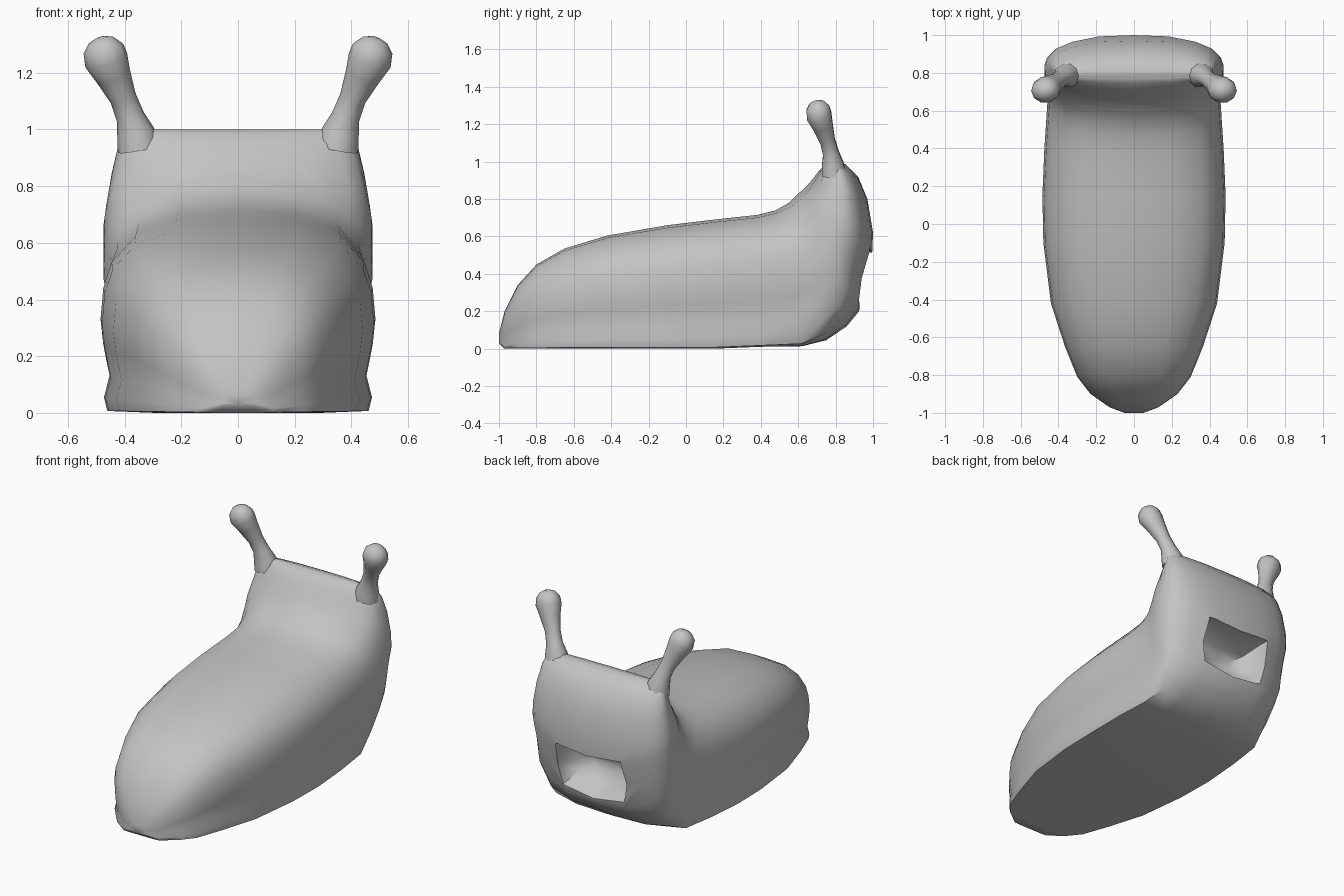
import bpy, bmesh, math
from mathutils import Vector

if "Cube" in bpy.data.objects:
    bpy.data.objects.remove(bpy.data.objects["Cube"])

grey = bpy.data.materials.new("plain grey")
grey.diffuse_color = (0.55, 0.55, 0.55, 1)
grey.use_nodes = True
grey.node_tree.nodes["Principled BSDF"].inputs["Base Color"].default_value = grey.diffuse_color


def make_object(name, bm):
    bmesh.ops.recalc_face_normals(bm, faces=bm.faces)
    me = bpy.data.meshes.new(name)
    bm.to_mesh(me)
    bm.free()
    me.materials.append(grey)
    ob = bpy.data.objects.new(name, me)
    bpy.context.collection.objects.link(ob)
    return ob


def loft(bm, rings):
    """Skin closed rings of points and cap both ends."""
    loops = [[bm.verts.new(p) for p in ring] for ring in rings]
    n = len(loops[0])
    for a, b in zip(loops, loops[1:]):
        for i in range(n):
            j = (i + 1) % n
            bm.faces.new((a[i], a[j], b[j], b[i]))
    bm.faces.new(loops[0])
    bm.faces.new(loops[-1])


def smooth(ob, angle):
    bpy.ops.object.select_all(action='DESELECT')
    ob.select_set(True)
    bpy.context.view_layer.objects.active = ob
    bpy.ops.object.shade_smooth_by_angle(angle=math.radians(angle))


# Half sections (width fraction, belly-to-back fraction): footed body, rounded head
BODY = [(0, 0), (.6, 0), (.95, .01), (.975, .08), (.935, .19), (.98, .35),
        (1, .48), (.98, .64), (.92, .77), (.75, .9), (.45, .98), (0, 1)]
HEAD = [(0, 0), (.4, .02), (.7, .1), (.88, .2), (.97, .32), (1, .44),
        (.99, .54), (.97, .64), (.93, .74), (.82, .85), (.5, .95), (0, 1)]

# Sections from tail to crown: belly y z, back y z, half width, head blend
SECTIONS = [
    (-1.0, .03, -1.0, .08, .05, 0), (-.97, 0, -.97, .2, .13, 0),
    (-.9, 0, -.9, .34, .23, 0), (-.82, 0, -.8, .45, .30, 0),
    (-.65, 0, -.65, .535, .365, 0), (-.42, 0, -.42, .605, .44, 0),
    (-.1, 0, -.1, .66, .48, 0), (.15, 0, .15, .69, .485, 0),
    (.4, .01, .38, .715, .475, 0), (.62, .013, .48, .74, .465, .1),
    (.75, .045, .55, .78, .46, .4), (.86, .12, .58, .81, .465, .7),
    (.925, .2, .60, .83, .475, .9), (.955, .35, .62, .845, .475, 1),
    (.995, .5, .635, .86, .475, 1), (1.0, .62, .65, .875, .465, 1),
    (.97, .8, .68, .91, .445, 1), (.92, .92, .71, .95, .425, 1),
    (.855, .985, .745, .985, .405, 1), (.81, 1.0, .77, 1.0, .37, 1)]


def section(by, bz, ty, tz, w, k):
    half = [((a[0] * (1 - k) + b[0] * k) * w, a[1] * (1 - k) + b[1] * k)
            for a, b in zip(BODY, HEAD)]
    full = half + [(-x, f) for x, f in half[-2:0:-1]]
    return [(x, by + (ty - by) * f, bz + (tz - bz) * f) for x, f in full]


# Slug body and head
bm = bmesh.new()
loft(bm, [section(*s) for s in SECTIONS])
body = make_object("body", bm)

# Mouth hollow: tapered cutter pushed into the face
bm = bmesh.new()
rings = []
for y, w, low, high in ((1.1, .26, .21, .54), (.93, .24, .22, .53), (.82, .19, .28, .48), (.77, .11, .33, .43)):
    mid = (low + high) / 2
    rings.append([(-w, y, mid), (-w * .9, y, low + .03), (0, y, low), (w * .9, y, low + .03),
                  (w, y, mid), (w * .92, y, high), (0, y, high - .02), (-w * .92, y, high)])
loft(bm, rings)
cutter = make_object("mouth_cutter", bm)
cutter.hide_render = True
for p in cutter.data.polygons:
    p.use_smooth = True
mod = body.modifiers.new("mouth", 'BOOLEAN')
mod.operation = 'DIFFERENCE'
mod.solver = 'EXACT'
mod.object = cutter
bpy.context.view_layer.objects.active = body
bpy.ops.object.modifier_apply(modifier="mouth")
bpy.data.objects.remove(cutter)
smooth(body, 50)

# Eye stalks: centre x y z, radius
STALK = [(.35, .79, .93, .075), (.36, .785, .985, .068), (.38, .775, 1.045, .05),
         (.405, .757, 1.11, .047), (.44, .732, 1.19, .063), (.465, .712, 1.245, .078),
         (.475, .705, 1.285, .072), (.483, .70, 1.315, .045), (.486, .698, 1.325, .015)]
for side, label in ((1, "right"), (-1, "left")):
    bm = bmesh.new()
    pts = [Vector(p[:3]) for p in STALK]
    rings = []
    for i, (p, s) in enumerate(zip(pts, STALK)):
        d = (pts[min(i + 1, len(pts) - 1)] - pts[max(i - 1, 0)]).normalized()
        u = Vector((0, 1, 0)).cross(d).normalized()
        v = d.cross(u)
        ring = []
        for j in range(10):
            a = math.tau * j / 10
            q = p + s[3] * (u * math.cos(a) + v * math.sin(a) * .9)
            ring.append((q.x * side, q.y, q.z))
        rings.append(ring)
    loft(bm, rings)
    smooth(make_object(label + "_eye_stalk", bm), 60)
